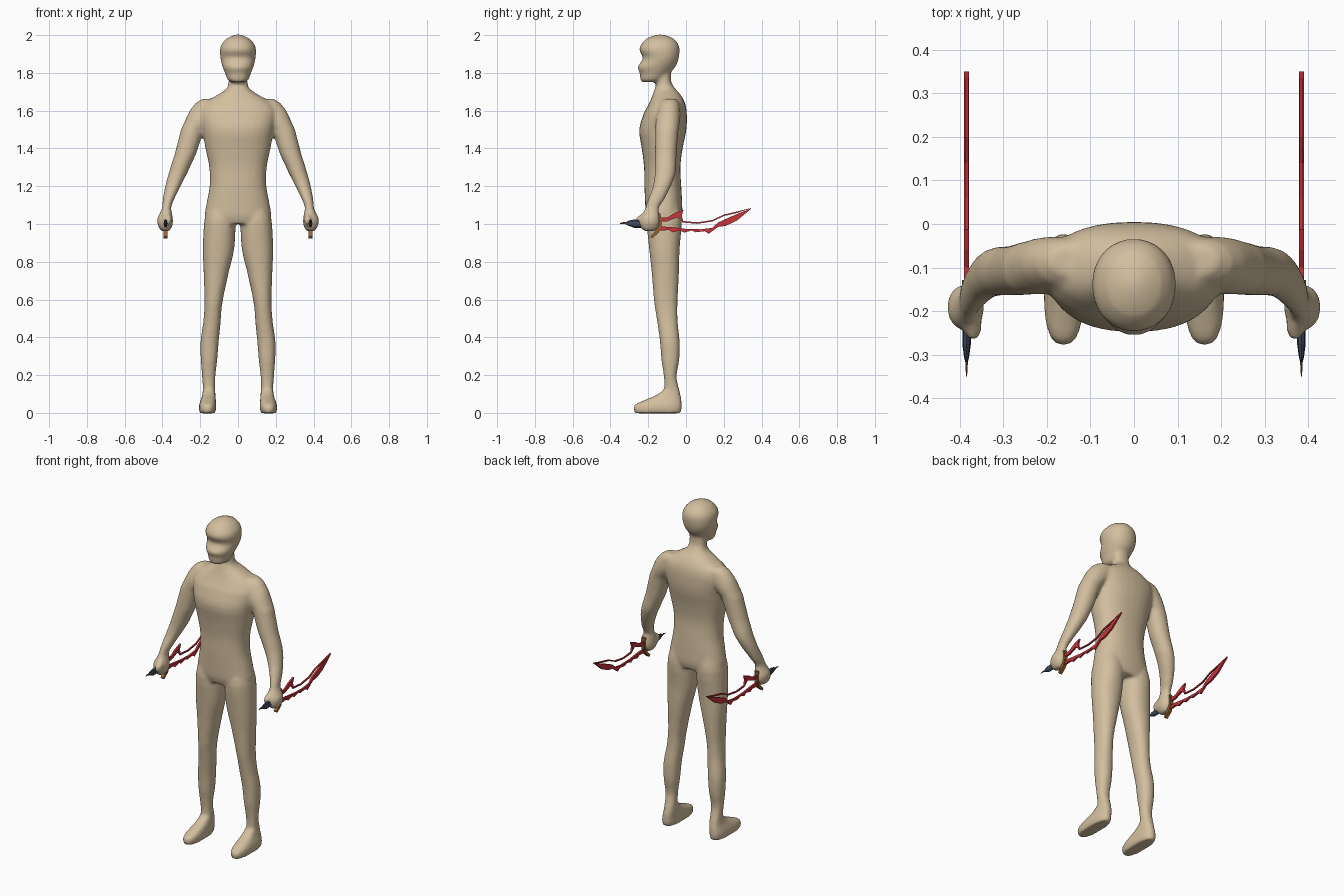
import bpy, bmesh, math


def material(name, r, g, b):
    m = bpy.data.materials.new(name)
    m.diffuse_color = (r, g, b, 1)
    return m


SKIN = material("tan", 0.65, 0.52, 0.345)
RED = material("blade red", 0.56, 0.035, 0.045)
BLUE = material("grip slate", 0.05, 0.065, 0.11)
BROWN = material("guard bronze", 0.30, 0.12, 0.03)


def finish(bm, name, mat):
    bmesh.ops.recalc_face_normals(bm, faces=bm.faces)
    me = bpy.data.meshes.new(name)
    bm.to_mesh(me)
    bm.free()
    me.materials.append(mat)
    ob = bpy.data.objects.new(name, me)
    bpy.context.collection.objects.link(ob)
    return ob


def catmull(a, b, c, d, t):
    return 0.5 * (2 * b + (c - a) * t + (2 * a - 5 * b + 4 * c - d) * t * t
                  + (3 * b - a - 3 * c + d) * t ** 3)


def loft(bm, sections, side=1, power=2.0, n=32, steps=3):
    """Horizontal rounded rings (z, x0, x1, y0, y1), interpolated and capped."""
    s = [sections[0]] + list(sections) + [sections[-1]]
    rows = []
    for i in range(1, len(s) - 2):
        for k in range(steps):
            t = k / steps
            row = [catmull(*v, t) for v in zip(*s[i - 1:i + 3])]
            row[0] = s[i][0] + (s[i + 1][0] - s[i][0]) * t
            rows.append(row)
    rows.append(s[-1])
    rings = []
    for z, x0, x1, y0, y1 in rows:
        ring = []
        for k in range(n):
            a = 2 * math.pi * k / n
            c, d = math.cos(a), math.sin(a)
            u = math.copysign(abs(c) ** (2 / power), c)
            v = math.copysign(abs(d) ** (2 / power), d)
            ring.append(bm.verts.new((side * ((x0 + x1) / 2 + u * (x1 - x0) / 2),
                                      (y0 + y1) / 2 + v * (y1 - y0) / 2, z)))
        rings.append(ring)
    for p, q in zip(rings, rings[1:]):
        for k in range(n):
            j = (k + 1) % n
            bm.faces.new((p[k], p[j], q[j], q[k]))
    bm.faces.new(rings[0])
    bm.faces.new(rings[-1])


# Body: torso, head and limbs lofted, then fused into one smooth skin
body = bmesh.new()

torso = [(1.00, .165, -.20, -.03), (1.04, .176, -.212, -.02), (1.1, .168, -.216, -.02),
         (1.2, .150, -.22, -.025), (1.3, .152, -.222, -.03), (1.4, .172, -.234, -.018),
         (1.5, .19, -.248, .002), (1.59, .205, -.222, .004), (1.64, .18, -.195, -.005),
         (1.68, .115, -.178, -.025), (1.715, .062, -.166, -.055), (1.75, .05, -.155, -.078),
         (1.82, .05, -.155, -.08)]
loft(body, [(z, -w, w, a, b) for z, w, a, b in torso], power=2.3)

head = [(1.752, .04, -.235, -.14), (1.765, .056, -.242, -.12), (1.80, .069, -.245, -.085),
        (1.83, .081, -.257, -.058), (1.855, .088, -.24, -.045), (1.88, .093, -.228, -.038),
        (1.92, .096, -.247, -.034), (1.95, .088, -.238, -.04), (1.98, .063, -.212, -.063),
        (1.995, .035, -.18, -.095), (2.003, .012, -.15, -.125)]
loft(body, [(z, -w, w, a, b) for z, w, a, b in head], power=2.1)

leg = [(1.12, .03, .155, -.19, -.04), (1.02, .014, .178, -.208, -.022),
       (.87, .02, .186, -.195, -.034), (.75, .048, .182, -.182, -.037),
       (.58, .083, .177, -.168, -.045), (.48, .092, .184, -.152, -.044),
       (.38, .102, .198, -.138, -.034), (.28, .110, .197, -.13, -.036),
       (.19, .12, .19, -.117, -.05), (.12, .121, .186, -.118, -.036), (.08, .118, .188, -.15, -.03)]
foot = [(.125, .122, .186, -.115, -.036), (.09, .119, .19, -.165, -.028),
        (.065, .117, .198, -.225, -.024), (.045, .116, .205, -.268, -.023),
        (.02, .116, .207, -.279, -.023), (-.002, .122, .202, -.27, -.03)]
arm = [(1.662, .08, .195, -.12, -.05), (1.64, .07, .225, -.14, -.035),
       (1.60, .08, .256, -.152, -.03), (1.56, .12, .275, -.16, -.03),
       (1.5, .178, .302, -.162, -.04), (1.37, .222, .335, -.164, -.05),
       (1.27, .268, .366, -.165, -.055), (1.2, .304, .385, -.175, -.08),
       (1.13, .338, .398, -.20, -.115), (1.085, .354, .402, -.215, -.143),
       (1.06, .350, .412, -.227, -.143), (1.03, .345, .427, -.24, -.14),
       (1.0, .345, .426, -.244, -.14), (.975, .354, .416, -.236, -.15),
       (.962, .366, .404, -.22, -.165)]
thumb = [(1.055, .36, .375, -.235, -.21), (1.035, .35, .388, -.262, -.2),
         (1.005, .352, .388, -.264, -.2), (.988, .362, .378, -.245, -.21)]
for side in (1, -1):
    for part, power in ((leg, 2.2), (foot, 2.6), (arm, 2.1), (thumb, 2.2)):
        loft(body, part, side, power)

body_ob = finish(body, "body", SKIN)
bpy.context.view_layer.objects.active = body_ob
body_ob.select_set(True)
rm = body_ob.modifiers.new("fuse", 'REMESH')
rm.mode = 'VOXEL'
rm.voxel_size = 0.009
rm.use_smooth_shade = True
sm = body_ob.modifiers.new("blend", 'SMOOTH')
sm.factor = 0.5
sm.iterations = 5
for m in ("fuse", "blend"):
    bpy.ops.object.modifier_apply(modifier=m)

# Swords: flat profiles in the y-z plane, one in each hand
SWORD_X = 0.384


def plate(name, outline, mat, thick, x):
    bm = bmesh.new()
    face = bm.faces.new([bm.verts.new((x - thick / 2, y, z)) for y, z in outline])
    ext = bmesh.ops.extrude_face_region(bm, geom=[face])
    verts = [v for v in ext["geom"] if isinstance(v, bmesh.types.BMVert)]
    bmesh.ops.translate(bm, verts=verts, vec=(thick, 0, 0))
    bmesh.ops.triangulate(bm, faces=[f for f in bm.faces if len(f.verts) > 4])
    return finish(bm, name, mat)


def rod(name, rings, mat, x, flat):
    """Eight-sided tapered rod along y from (y, z, radius) rings."""
    bm = bmesh.new()
    loops = [[bm.verts.new((x + flat * r * math.cos(k * math.pi / 4), y,
                            z + r * math.sin(k * math.pi / 4))) for k in range(8)]
             for y, z, r in rings]
    for p, q in zip(loops, loops[1:]):
        for k in range(8):
            bm.faces.new((p[k], p[(k + 1) % 8], q[(k + 1) % 8], q[k]))
    bm.faces.new(loops[0])
    bm.faces.new(loops[-1])
    return finish(bm, name, mat)


lower_edge = [(-.15, .988), (-.08, .984), (0, .974), (.08, .972), (.14, .98), (.17, 1.008),
              (.24, 1.04), (.35, 1.085), (.27, 1.018), (.21, .99), (.17, .985), (.12, .948),
              (.10, .962), (.05, .956), (.03, .966), (-.01, .954), (-.03, .966), (-.07, .956),
              (-.09, .968), (-.15, .964)]
upper_spike = [(-.15, 1.036), (-.1, 1.034), (-.06, 1.058), (-.012, 1.076), (-.022, 1.045),
               (-.014, 1.01), (-.045, 1.036), (-.1, 1.014), (-.15, 1.012)]
spine = [(-.02, 1.016), (.06, 1.009), (.14, 1.021), (.2, 1.05), (.27, 1.066), (.35, 1.086)]
spine += [(y, z - .008) for y, z in reversed(spine[:-1])]
guard = [(-.152, 1.056), (-.136, 1.056), (-.128, 1.0), (-.143, .955), (-.18, .924),
         (-.188, .934), (-.162, .962), (-.15, 1.0)]
grip = [(-.318, 1.003, .006), (-.305, 1.004, .013), (-.275, 1.002, .022),
        (-.24, 1.0, .02), (-.13, 1.0, .018)]
pommel = [(-.35, 1.003, .002), (-.33, 1.006, .005), (-.312, 1.003, .006)]

for side, tag in ((1, "left"), (-1, "right")):
    x = side * SWORD_X
    plate("lower_blade_" + tag, lower_edge, RED, .011, x)
    plate("upper_blade_" + tag, upper_spike, RED, .011, x)
    plate("blade_spine_" + tag, spine, RED, .008, x)
    plate("guard_" + tag, guard, BROWN, .02, x)
    rod("grip_" + tag, grip, BLUE, x, .45)
    rod("pommel_" + tag, pommel, BROWN, x, .5)
